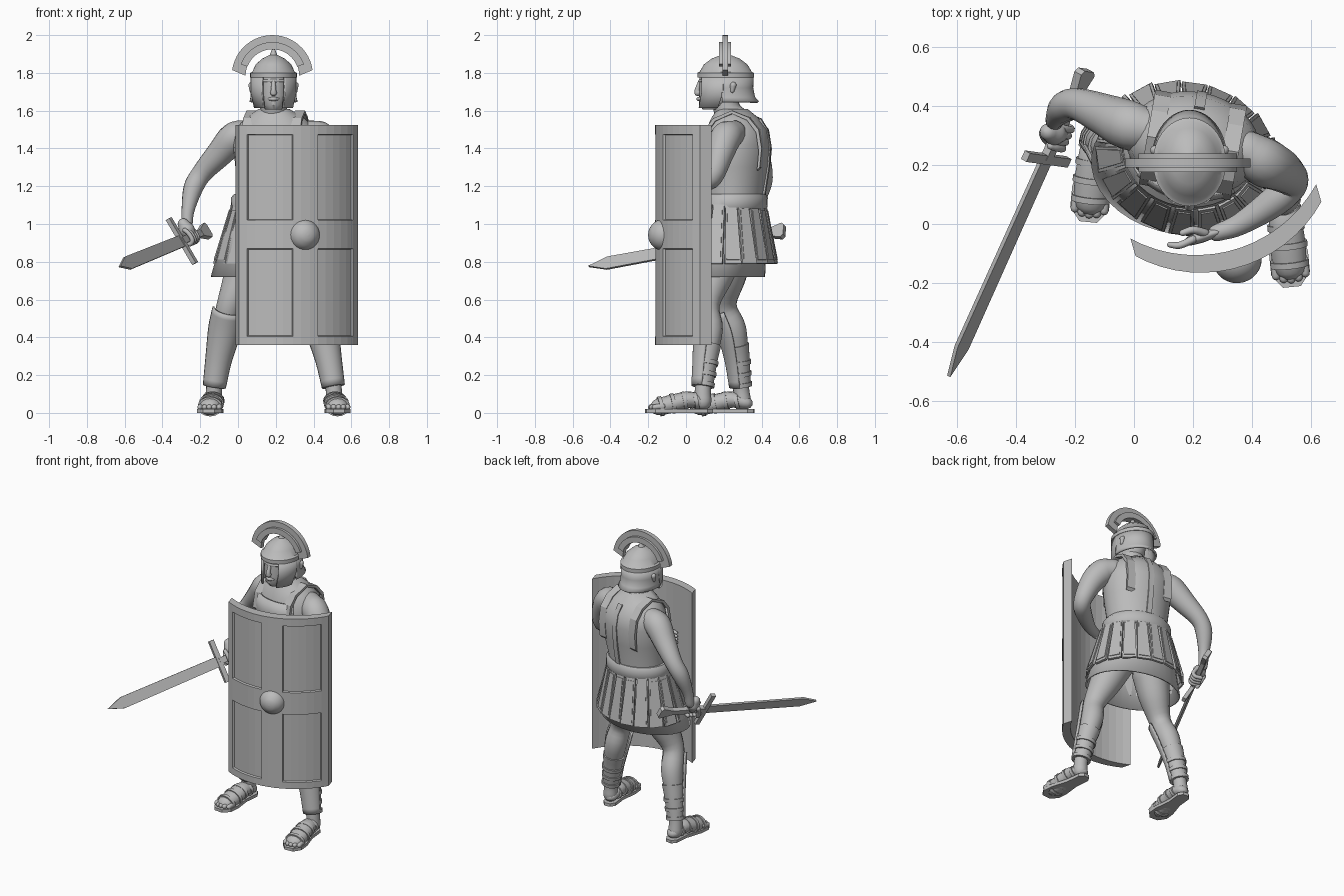
import bpy, bmesh
from math import sin, cos, radians, pi
from mathutils import Vector, Matrix
if "Cube" in bpy.data.objects:
    bpy.data.objects.remove(bpy.data.objects["Cube"])
GREY = (0.5, 0.5, 0.5, 1)
stone = bpy.data.materials.new("plain grey")
stone.use_nodes = True
stone.diffuse_color = GREY
stone.node_tree.nodes["Principled BSDF"].inputs["Base Color"].default_value = GREY

def finish(name, bm, angle=38, shell=0):
    bmesh.ops.recalc_face_normals(bm, faces=bm.faces)
    mesh = bpy.data.meshes.new(name)
    bm.to_mesh(mesh)
    bm.free()
    mesh.materials.append(stone)
    mesh.shade_smooth()
    mesh.set_sharp_from_angle(angle=radians(angle))
    obj = bpy.data.objects.new(name, mesh)
    bpy.context.collection.objects.link(obj)
    if shell:
        mod = obj.modifiers.new("shell", "SOLIDIFY")
        mod.thickness, mod.offset = shell, 0

def bridge(rings, closed=True, capped=True):
    """Join a list of point rings into one surface."""
    bm = bmesh.new()
    rows = [[bm.verts.new(p) for p in ring] for ring in rings]
    n = len(rows[0])
    for a, b in zip(rows, rows[1:]):
        for i in range(n if closed else n - 1):
            j = (i + 1) % n
            bm.faces.new((a[i], a[j], b[j], b[i]))
    for end in (rows[0], rows[-1]) if closed and capped else ():
        bm.faces.new(end)
    return bm

def sweep(span, n):
    lo, hi = span or (0, 360)
    return [radians(lo + (hi - lo) * i / n) for i in range(n + 1 if span else n)]

def loft(name, rings, span=None, yaw=0, shell=0):
    """Rings are (z, centre x, centre y, radius x, radius y); angle 0 is the back."""
    turn = Matrix.Rotation(radians(yaw), 3, "Z")
    out = [[turn @ Vector((rx * sin(a), ry * cos(a), 0)) + Vector((cx, cy, z)) for a in sweep(span, 36)]
           for z, cx, cy, rx, ry in rings]
    finish(name, bridge(out, not span, not shell), shell=shell)

def tube(name, pts, flat=1, ref=(0, -1, 0), span=None, shell=0, rounded=True, n=16):
    """Smooth limb through (x, y, z, radius) points."""
    p = [Vector(q) for q in pts]
    p = [p[0] * 2 - p[1], *p, p[-1] * 2 - p[-2]]
    path = [0.5 * (2 * b + (c - a) * t + (2 * a - 5 * b + 4 * c - d) * t**2 + (3 * b - a - 3 * c + d) * t**3)
            for a, b, c, d in zip(p, p[1:], p[2:], p[3:]) for t in (0, .25, .5, .75)] + [p[-2]]
    for _ in range(2 if rounded and not span else 0):
        end = path[-1]
        out = (end.xyz - path[-2].xyz).normalized() * end.w
        path += [Vector((*(end.xyz + out * sin(a)), end.w * cos(a))) for a in (.5, 1, 1.45)]
        path.reverse()
    normal, rings = Vector(ref), []
    for i, q in enumerate(path):
        t = (path[min(i + 1, len(path) - 1)].xyz - path[max(i - 1, 0)].xyz).normalized()
        normal = (normal - t * normal.dot(t)).normalized()
        side = t.cross(normal)
        rings.append([q.xyz + q.w * (normal * cos(a) * flat + side * sin(a)) for a in sweep(span, n)])
    finish(name, bridge(rings, not span), 60, shell)

def frame(origin, x, y):
    x, y = Vector(x).normalized(), Vector(y).normalized()
    return Matrix.Translation(origin) @ Matrix((x, y, x.cross(y))).transposed().to_4x4()

def prism(name, m, outline, thick):
    finish(name, bridge([[m @ Vector((u, v, s * thick / 2)) for u, v in outline] for s in (-1, 1)]), 25)

# Head, face and neck
HX, YAW, SKIRT_YAW = 0.188, -10, -16
loft("head", [(1.605, HX, .14, .04, .05), (1.63, HX, .16, .065, .09), (1.68, HX, .18, .084, .11),
              (1.75, HX, .185, .088, .115), (1.81, HX, .19, .088, .115)])
tube("neck", [(.19, .26, 1.54, .085), (HX, .22, 1.6, .072), (HX, .2, 1.68, .07)])
tube("nose", [(HX, .075, 1.755, .01), (HX, .06, 1.71, .014), (HX, .062, 1.695, .018)])
for label, z, w, y in (("brow", 1.758, .05, .09), ("mouth", 1.662, .025, .08)):
    tube(label, [(HX - w, y, z, .007), (HX, y - .013, z, .011), (HX + w, y, z, .007)])
# Helmet
loft("helmet_bowl", [(1.775, HX, .21, .124, .15), (1.8, HX, .21, .124, .15), (1.806, HX, .21, .112, .138),
                     (1.845, HX, .21, .094, .115), (1.875, HX, .21, .06, .075), (1.895, HX, .21, .02, .025),
                     (1.93, HX, .21, .006, .008)])
loft("helmet_neck_guard", [(1.78, HX, .21, .115, .142), (1.72, HX, .212, .114, .138),
                           (1.67, HX, .215, .116, .145), (1.645, HX, .22, .122, .162)], (-100, 100), shell=.012)
for side, s in (("right", -1), ("left", 1)):
    loft(side + "_cheek_guard", [(1.78, HX, .21, .115, .142), (1.7, HX, .21, .115, .142),
                                 (1.615, HX, .18, .098, .125)], (95 * s, 150 * s), shell=.012)
    tube(side + "_ear", [(HX + s * .116, .25, 1.735, .017), (HX + s * .116, .245, 1.705, .011)], ref=(0, 1, 0))
# Crest

def arch(outer, start, inner, end):
    rims = [(outer, a) for a in sweep((start, 180 - start), 24)] + [(inner, a) for a in sweep((180 - end, end), 24)]
    return [(r * cos(a), r * sin(a)) for r, a in rims]
crest = frame((.182, .207, 1.785), (1, 0, 0), (0, 0, 1))
prism("crest_plume", crest, arch(.215, 8, .142, 0), .03)
prism("crest_base", crest, arch(.178, 20, .14, 20), .062)
# Torso, belt and tunic
loft("torso", [(1.06, .19, .25, .2, .165), (1.16, .19, .255, .195, .16), (1.3, .2, .265, .215, .172),
               (1.42, .2, .27, .228, .178), (1.5, .2, .27, .215, .162), (1.56, .195, .26, .16, .125),
               (1.61, .19, .245, .08, .08)], yaw=YAW)
loft("chest_plate", [(1.3, .2, .265, .222, .178), (1.42, .2, .27, .234, .185), (1.5, .2, .27, .221, .169)],
     (135, 225), YAW, .014)
loft("belt", [(1.075, .185, .24, .215, .18), (1.09, .185, .24, .225, .19), (1.14, .185, .245, .222, .187),
              (1.16, .185, .25, .205, .17)], yaw=YAW)
loft("tunic_skirt", [(1.1, .18, .24, .205, .17), (.95, .175, .22, .25, .2), (.72, .17, .19, .312, .222)],
     yaw=SKIRT_YAW / 2, shell=.01)
# Shoulder straps and back seam follow the torso
spin = Matrix.Rotation(radians(YAW), 3, "Z")

def ribbon(name, offset, path, width):
    m = frame(Vector((.2, .27, 0)) + spin @ Vector((offset, 0, 0)), spin @ Vector((0, 1, 0)), (0, 0, 1))
    prism(name, m, path + [(y * .9, z - .016) for y, z in path[::-1]], width)
for side, s in (("right", -1), ("left", 1)):
    ribbon(side + "_shoulder_strap", s * .13, [(-.165, 1.4), (-.146, 1.5), (-.1, 1.56), (0, 1.6), (.09, 1.565),
                                               (.144, 1.5), (.16, 1.4), (.15, 1.3)], .055)
ribbon("back_seam", 0, [(.152, 1.16), (.174, 1.3), (.182, 1.42), (.166, 1.5), (.128, 1.56)], .035)
# Hanging leather strips
spin = Matrix.Rotation(radians(SKIRT_YAW), 3, "Z")
for i in range(18):
    a = 2 * pi * (i + .5) / 18
    top = Vector((.185, .235, 1.1)) + spin @ Vector((.215 * sin(a), .18 * cos(a), 0))
    across = spin @ Vector((.3 * cos(a), -.25 * sin(a), 0))
    drop = Vector((.18, .22, .79)) + spin @ Vector((.305 * sin(a), .25 * cos(a), 0)) - top
    m = frame(top, across, drop - across * drop.dot(across) / across.length_squared)
    d = drop.length
    prism("skirt_strip", m, [(-.03, 0), (.03, 0), (.044, d), (-.044, d)], .014)
    prism("skirt_strip_face", m, [(-.022, .03), (.022, .03), (.034, d - .02), (-.034, d - .02)], .022)
# Legs with greaves, boots and sandals
LEGS = {
    "right": [(.07, .24, .86, .115), (.02, .22, .72, .098), (-.045, .2, .57, .068), (-.07, .25, .44, .07),
              (-.103, .275, .28, .052), (-.125, .29, .14, .043), (-.13, .3, .06, .045)],
    "left": [(.31, .2, .86, .115), (.36, .15, .72, .098), (.415, .11, .57, .068), (.445, .125, .44, .07),
             (.48, .105, .28, .052), (.505, .09, .14, .043), (.51, .09, .06, .045)]}
FEET = {"right": ((-.12, .36), (-.155, .005)), "left": ((.5, .14), (.535, -.215))}

def grow(points, extra):
    return [(*p[:3], p[3] + extra) for p in points]
for side, leg in LEGS.items():
    tube(side + "_leg", leg)
    calf, shin, ankle = (Vector(p) for p in leg[3:6])
    tube(side + "_greave", grow([Vector(leg[2]).lerp(calf, .15), calf, shin, ankle], .014), span=(-85, 85), shell=.01)
    tube(side + "_boot", grow([calf.lerp(shin, .5), shin, ankle], .01), rounded=False)
    for k in (.02, .45, .85):
        tube(side + "_boot_strap", grow([shin.lerp(ankle, k), shin.lerp(ankle, k + .16)], .017), rounded=False)
    # Foot parts run from the heel forwards
    heel, toe = (Vector((*p, 0)) for p in FEET[side])
    m = frame(heel, (toe - heel).cross(Vector((0, 0, 1))), toe - heel)
    half = [(.02, 0), (.042, .03), (.042, .13), (.066, .24), (.066, .31), (.03, .355)]
    prism(side + "_sole", Matrix.Translation((0, 0, .01)) @ m, half + [(-x, y) for x, y in half[::-1]], .02)
    foot = [(.05, .055, .044), (.12, .07, .054), (.2, .052, .06), (.275, .034, .058)]
    tube(side + "_foot", [(*(m @ Vector((0, y, z))), r) for y, z, r in foot], .8, (0, 0, 1))
    for x in (-2, -1, 0, 1, 2):
        digit = [(.27, .036, .016), (.328 - .004 * x * x, .03, .015)]
        tube(side + "_toe", [(*(m @ Vector((x * .025, y, z))), r) for y, z, r in digit], n=10)
    for y, z, r in ((.08, .065, .058), (.14, .065, .063), (.2, .052, .067), (.265, .037, .066)):
        tube(side + "_sandal_strap", [(*(m @ Vector((0, y + e, z - e / 5))), r) for e in (0, .02)],
             .8, (0, 0, 1), rounded=False)
# Arms
tube("right_arm", [(.05, .32, 1.48, .07), (-.02, .335, 1.455, .084), (-.1, .37, 1.37, .071), (-.19, .405, 1.27, .055),
                   (-.237, .395, 1.19, .052), (-.265, .36, 1.07, .034), (-.27, .345, .99, .029)])
tube("left_arm", [(.38, .25, 1.48, .07), (.44, .21, 1.455, .084), (.5, .18, 1.37, .072), (.535, .14, 1.25, .055),
                  (.48, .08, 1.22, .053), (.36, 0, 1.19, .038), (.28, -.03, 1.18, .029)])
# Left hand, open behind the shield
tube("left_palm", [(.275, -.03, 1.18, .034), (.235, -.042, 1.18, .043), (.205, -.052, 1.18, .04)], flat=.45)
for z in (1.213, 1.191, 1.169, 1.147):
    tube("left_finger", [(.2, -.052, z, .013), (.155, -.072, z, .012), (.122, -.07, z - .004, .01)], n=10)
tube("left_thumb", [(.24, -.03, 1.21, .015), (.2, -.02, 1.235, .013), (.165, -.03, 1.24, .011)], n=10)
# Sword
along, wide = Vector((-.465, -1.035, -.19)).normalized(), Vector((.51, -.07, -.86))
sword = frame((-.297, .22, .91), along, wide - along * wide.dot(along))
prism("sword_blade", sword, [(0, .033), (.71, .037), (.818, 0), (.71, -.037), (0, -.033)], .014)
prism("sword_guard", sword, [(-.016, -.138), (.016, -.138), (.016, .138), (-.016, .138)], .024)
prism("sword_grip", sword, [(0, -.02), (0, .02), (-.28, .02), (-.28, -.02)], .028)
prism("sword_pommel", sword, [(-.24, -.02), (-.24, .02), (-.32, .044), (-.335, .03), (-.335, -.03), (-.32, -.044)], .03)
# Right hand wrapped round the grip
tube("right_palm", [(*(sword @ Vector((-.1, v, .01))), r) for v, r in ((-.08, .03), (-.045, .042), (-.02, .036))])
for u in (-.055, -.079, -.103, -.127):
    loop = [(-.045, .02), (-.02, .03), (.02, .03), (.033, .008), (.02, -.026)]
    tube("right_finger", [(*(sword @ Vector((u, v, w))), .0125) for v, w in loop], n=10)
tube("right_thumb", [(*(sword @ Vector((u, v, -.028))), .014) for u, v in ((-.08, -.045), (-.06, -.01), (-.05, .03))])
# Curved shield with four sunken panels and a domed boss
FACING = radians(16.3)
out = Vector((sin(FACING), -cos(FACING), 0))
cols = [-44.7, -39, -33, -27, -21, -15, -8.5, -3, 3, 8.5, 15, 21, 27, 33, 39, 44.7]
rings = []
for a in (FACING + radians(c) for c in cols):
    edge = [Vector((.227 + .466 * sin(a), .301 - .466 * cos(a), z)) for z in (.36, .405, .87, 1.02, 1.475, 1.525)]
    rings.append(edge + [p - out * .062 for p in edge[::-1]])
bm = bridge(rings)
bmesh.ops.recalc_face_normals(bm, faces=bm.faces)
panels = [f for i, f in enumerate(bm.faces) if i // 12 < 15 and i % 12 in (1, 3)
          and 8 < abs(cols[i // 12] + cols[i // 12 + 1]) / 2 < 39]
bmesh.ops.inset_region(bm, faces=panels, thickness=.004, depth=-.012, use_even_offset=True)
finish("shield", bm, 4)
dome = [(Vector((.35, -.12, .942)) + out * .08 * sin(t), .083 * cos(t)) for t in (0, .35, .7, 1.05, 1.3, 1.53)]
tube("shield_boss", [(*p, r) for p, r in dome], ref=(0, 0, 1), rounded=False, n=28)
